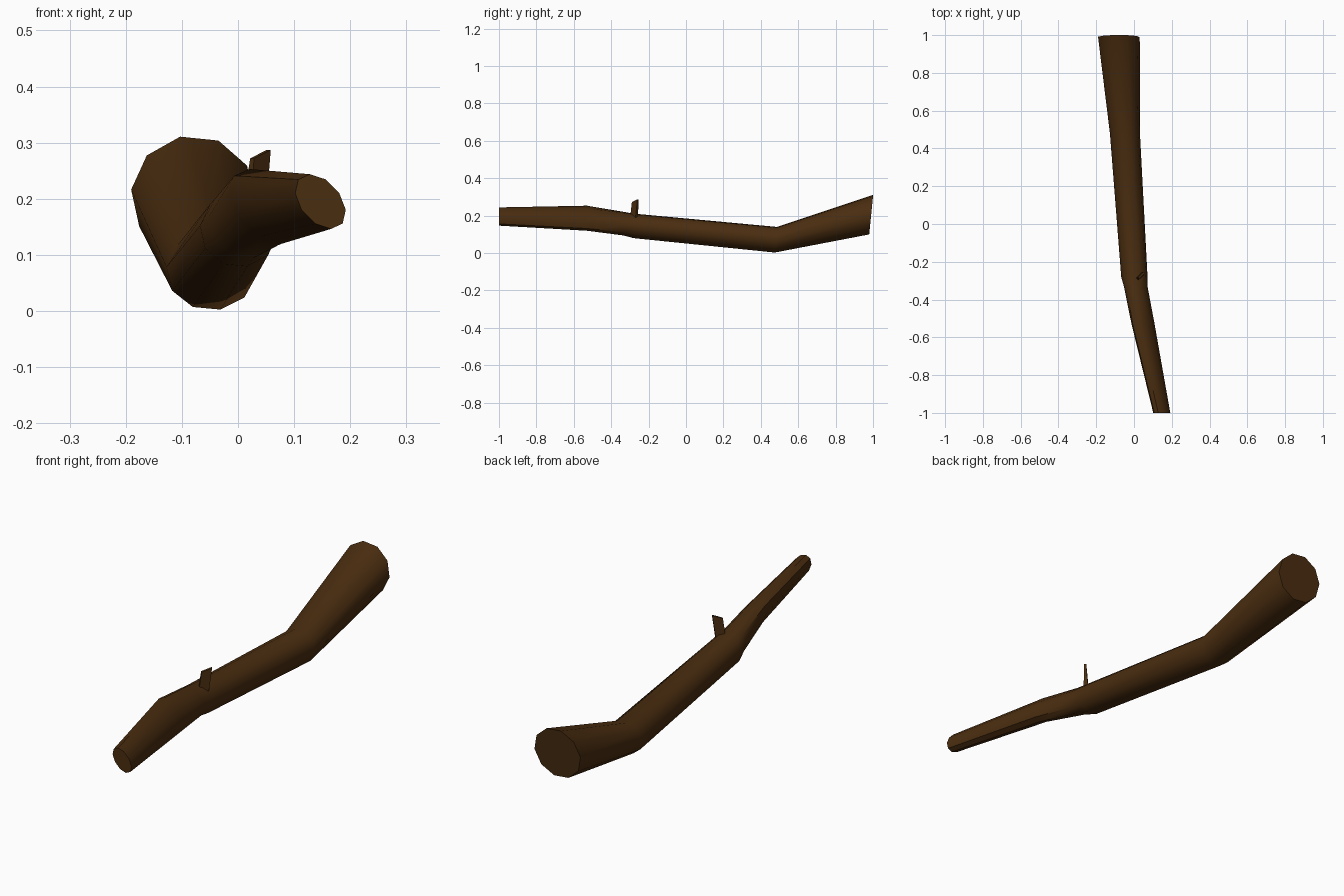
import bpy, bmesh, math

if "Cube" in bpy.data.objects:
    bpy.data.objects.remove(bpy.data.objects["Cube"])

bark = bpy.data.materials.new("dark brown bark")
bark.diffuse_color = (0.068, 0.026, 0.005, 1)
bark.use_nodes = True
bark.node_tree.nodes["Principled BSDF"].inputs["Base Color"].default_value = bark.diffuse_color


def finish(name, bm):
    bmesh.ops.recalc_face_normals(bm, faces=bm.faces)
    me = bpy.data.meshes.new(name)
    bm.to_mesh(me)
    bm.free()
    me.materials.append(bark)
    ob = bpy.data.objects.new(name, me)
    bpy.context.collection.objects.link(ob)
    return ob


def loft(bm, rings):
    n = len(rings[0])
    vs = [[bm.verts.new(p) for p in r] for r in rings]
    for a, b in zip(vs, vs[1:]):
        for i in range(n):
            j = (i + 1) % n
            bm.faces.new((a[i], a[j], b[j], b[i]))
    bm.faces.new(vs[0])
    bm.faces.new(vs[-1][::-1])


# Branch: elliptical ten-sided sections (x, y, z, radius a, radius b, tilt, lean)
sections = [
    (0.147, -1.00, 0.195, 0.056, 0.036, -50, 0.0),
    (0.048, -0.53, 0.186, 0.078, 0.047, -50, 0.0),
    (0.010, -0.335, 0.157, 0.067, 0.059, -50, 0.0),
    (0.002, -0.28, 0.145, 0.070, 0.067, 0, 0.0),
    (-0.048, 0.48, 0.071, 0.080, 0.070, 0, 0.08),
    (-0.080, 0.99, 0.205, 0.111, 0.108, 0, 0.1),
]
rings = []
for x, y, z, a, b, tilt, lean in sections:
    w = math.radians(tilt)
    ring = []
    for k in range(10):
        t = math.radians(30 + 36 * k) - w
        u, v = a * math.cos(t), b * math.sin(t)
        dx = u * math.cos(w) - v * math.sin(w)
        dz = u * math.sin(w) + v * math.cos(w)
        ring.append((x + dx, y + lean * dz, z + dz))
    rings.append(ring)
bm = bmesh.new()
loft(bm, rings)
branch = finish("branch", bm)

# Broken twig stub: thin diagonal slab with a slanted top
c = math.sqrt(0.5)


def slab(cx, cy, half_w, half_t, z_lo, z_hi):
    return [(cx + c * (u - v), cy + c * (u + v), z_hi if u > 0 else z_lo)
            for u, v in ((-half_w, -half_t), (half_w, -half_t),
                         (half_w, half_t), (-half_w, half_t))]


bm = bmesh.new()
loft(bm, [slab(0.030, -0.278, 0.020, 0.009, 0.19, 0.19),
          slab(0.040, -0.271, 0.021, 0.005, 0.272, 0.287)])
twig = finish("twig_stub", bm)

# Soft shading along the bark, crisp at the cut ends
for ob in (branch,):
    bpy.ops.object.select_all(action='DESELECT')
    ob.select_set(True)
    bpy.context.view_layer.objects.active = ob
    bpy.ops.object.shade_smooth_by_angle(angle=math.radians(42))
